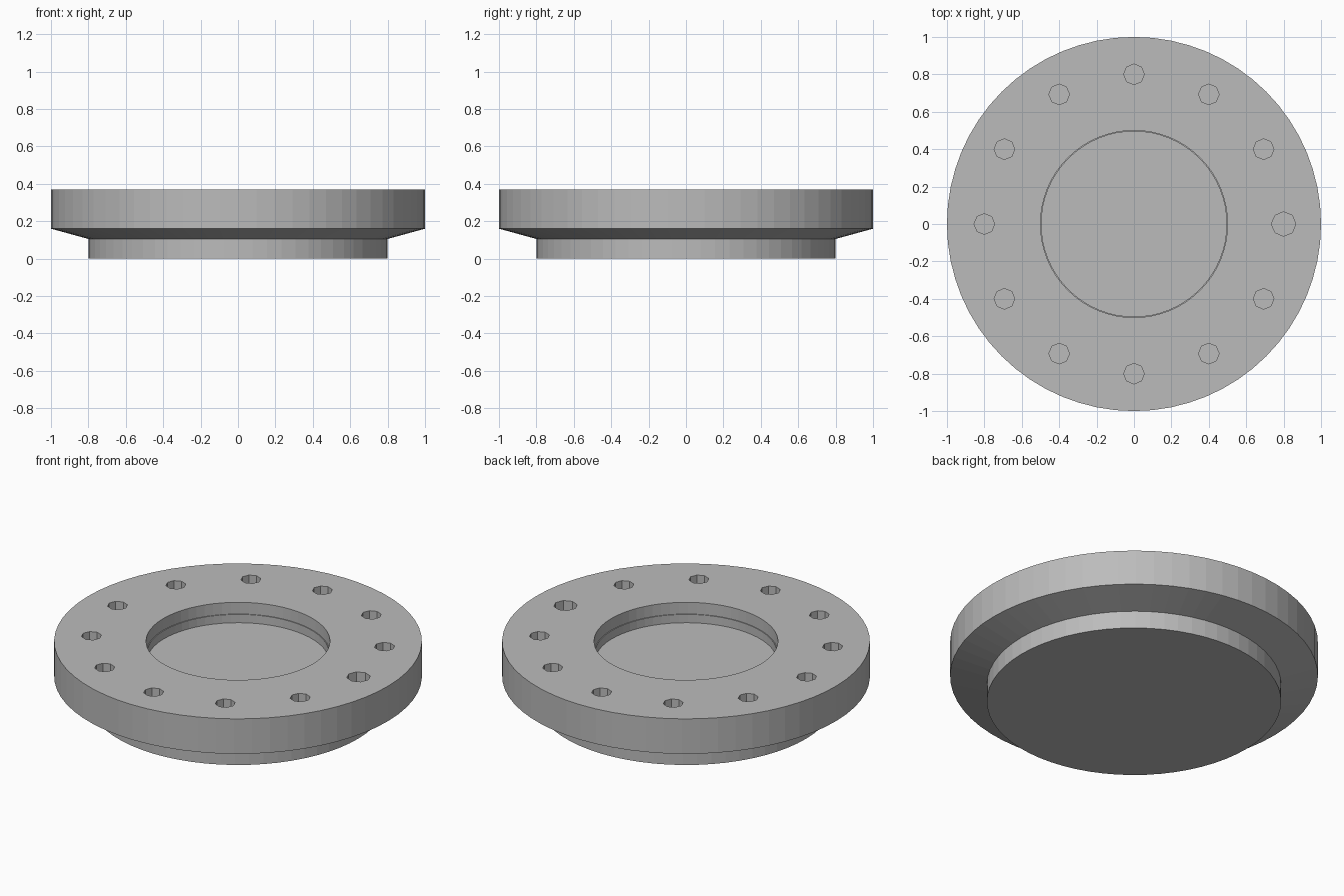
import bpy, bmesh
from math import cos, sin, pi, radians

cube = bpy.data.objects.get("Cube")
if cube:
    bpy.data.objects.remove(cube, do_unlink=True)

SIDES = 64
TOP = 0.37
HOLE_DEPTH = 0.12

steel = bpy.data.materials.new("grey_steel")
steel.use_nodes = True
colour = (0.5, 0.5, 0.5, 1)
steel.diffuse_color = colour
steel.node_tree.nodes["Principled BSDF"].inputs["Base Color"].default_value = colour


def to_object(bm, name):
    bmesh.ops.recalc_face_normals(bm, faces=bm.faces)
    mesh = bpy.data.meshes.new(name)
    bm.to_mesh(mesh)
    bm.free()
    mesh.materials.append(steel)
    obj = bpy.data.objects.new(name, mesh)
    bpy.context.collection.objects.link(obj)
    return obj


def lathe(name, profile):
    """Revolve (radius, height) points; the first and last rings are capped."""
    bm = bmesh.new()
    rings = [[bm.verts.new((r * cos(2 * pi * i / SIDES), r * sin(2 * pi * i / SIDES), z))
              for i in range(SIDES)] for r, z in profile]
    for low, high in zip(rings, rings[1:]):
        for i in range(SIDES):
            j = (i + 1) % SIDES
            bm.faces.new((low[i], low[j], high[j], high[i]))
    bm.faces.new(rings[0])
    bm.faces.new(rings[-1])
    return to_object(bm, name)


# Flange: raised foot, sloped underside, rim, and stepped central recess
flange = lathe("flange", [
    (0.8, 0), (0.8, 0.105), (1, 0.16), (1, TOP),
    (0.5, TOP), (0.5, TOP - 0.07), (0.495, TOP - 0.07), (0.495, TOP - 0.12)])

# Ring of blind octagonal bolt holes, one of them wider
bm = bmesh.new()
for k in range(12):
    angle = radians(30 * k)
    radius = 0.065 if k == 0 else 0.055
    made = bmesh.ops.create_cone(bm, cap_ends=True, segments=8, radius1=radius,
                                 radius2=radius, depth=2 * HOLE_DEPTH)
    bmesh.ops.translate(bm, verts=made["verts"],
                        vec=(0.8 * cos(angle), 0.8 * sin(angle), TOP))
cutter = to_object(bm, "bolt_hole_cutter")
cutter.hide_render = True

# Cut the holes, then drop the cutter
cut = flange.modifiers.new("bolt_holes", 'BOOLEAN')
cut.operation = 'DIFFERENCE'
cut.solver = 'EXACT'
cut.object = cutter
bpy.context.view_layer.objects.active = flange
flange.select_set(True)
bpy.ops.object.modifier_apply(modifier=cut.name)
bpy.data.objects.remove(cutter, do_unlink=True)
